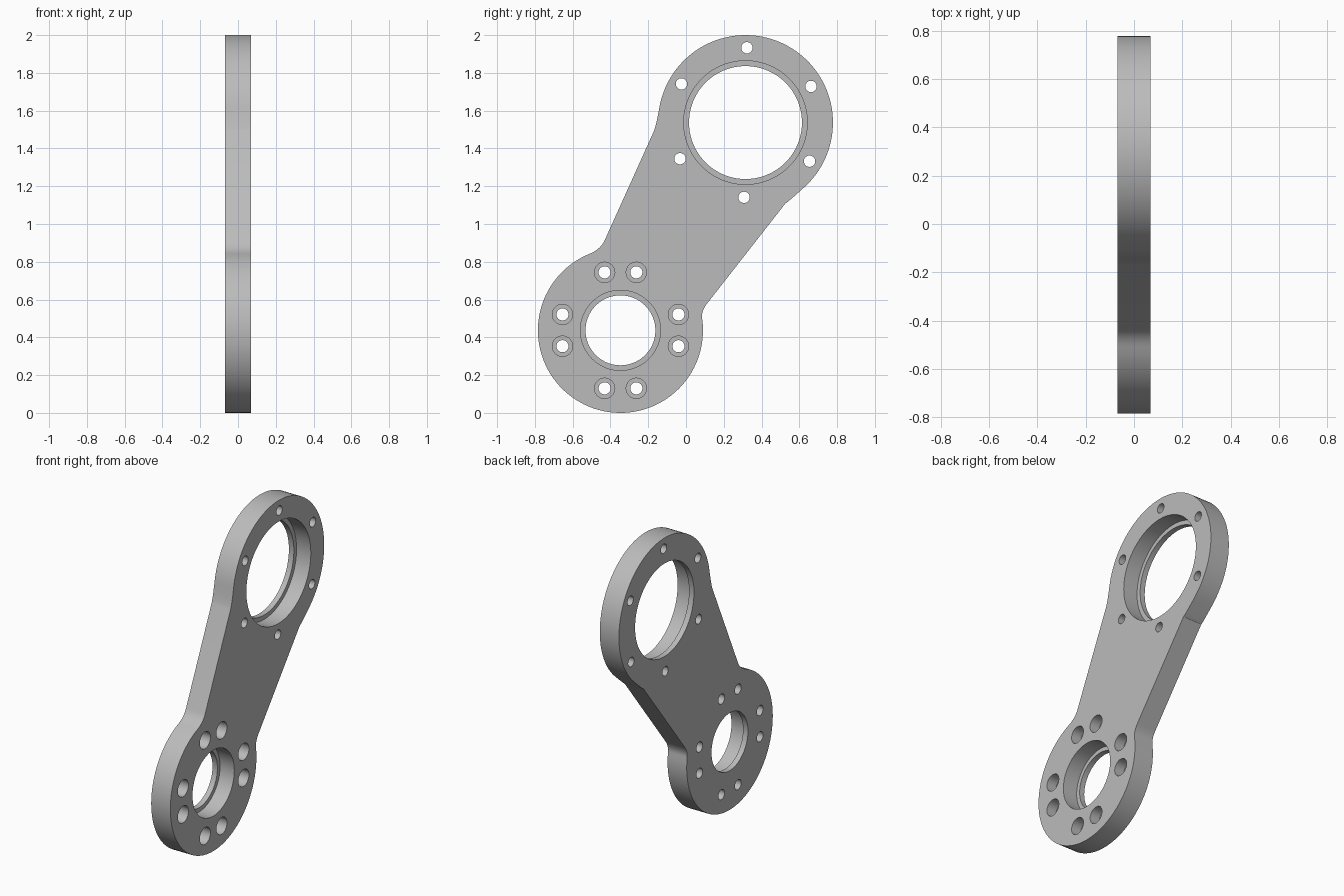
import bpy, bmesh
from math import radians, cos, sin, tau
from mathutils import Vector

cube = bpy.data.objects.get("Cube")
if cube:
    bpy.data.objects.remove(cube, do_unlink=True)

HALF = 0.068                                   # half plate thickness
LOW, LOW_R = Vector((-0.347, 0.437)), 0.437    # lower boss, as (y, z)
TOP, TOP_R = Vector((0.315, 1.537)), 0.463     # upper boss

grey = bpy.data.materials.new("machined grey")
grey.use_nodes = True
grey.diffuse_color = (0.5, 0.5, 0.5, 1)
grey.node_tree.nodes["Principled BSDF"].inputs["Base Color"].default_value = (0.5, 0.5, 0.5, 1)


def polar(centre, r, deg):
    return centre + r * Vector((cos(radians(deg)), sin(radians(deg))))


def arc(centre, r, a, b, n=72):
    return [polar(centre, r, a + (b - a) * i / n) for i in range(n + 1)]


def fillet(centre, r, deg, start, end, n=8):
    """Blend from the boss rim at deg to the straight edge beginning at start."""
    rim, normal, d = polar(centre, r, deg), polar(Vector((0, 0)), 1, deg), end - start
    corner = start + d * ((r - normal.dot(start - centre)) / normal.dot(d))
    pts = []
    for i in range(1, n + 1):
        t = i / n
        pts.append(rim * (1 - t) ** 2 + corner * 2 * t * (1 - t) + start * t * t)
    return pts


def make_object(name, bm):
    bmesh.ops.recalc_face_normals(bm, faces=bm.faces)
    mesh = bpy.data.meshes.new(name)
    bm.to_mesh(mesh)
    bm.free()
    mesh.materials.append(grey)
    ob = bpy.data.objects.new(name, mesh)
    bpy.context.collection.objects.link(ob)
    return ob


def add_pin(bm, centre, r, big=None, step=0.0, n=64):
    """Closed round cutter, widening to big beyond x = step."""
    profile = [(-0.1, r), (0.1, r)]
    if big:
        profile = [(-0.1, r), (step, r), (step, big), (0.1, big)]
    rings = [[bm.verts.new((x, centre.x + rad * cos(tau * i / n), centre.y + rad * sin(tau * i / n)))
              for i in range(n)] for x, rad in profile]
    for a, b in zip(rings, rings[1:]):
        for i in range(n):
            j = (i + 1) % n
            bm.faces.new((a[i], a[j], b[j], b[i]))
    bm.faces.new(rings[0])
    bm.faces.new(rings[-1])


# Plate outline: two round bosses joined by a tapering web
front_hi, front_lo = Vector((-0.172, 1.487)), Vector((-0.430, 0.915))
back_hi, back_lo = Vector((0.532, 1.116)), Vector((0.114, 0.582))
outline = arc(TOP, TOP_R, -48, 170)
outline += fillet(TOP, TOP_R, 170, front_hi, front_lo)
outline += fillet(LOW, LOW_R, 112, front_lo, front_hi)[::-1]
outline += arc(LOW, LOW_R, 112, 368.4)
outline += fillet(LOW, LOW_R, 8.4, back_lo, back_hi)
outline += fillet(TOP, TOP_R, -48, back_hi, back_lo)[::-1]

bm = bmesh.new()
face = bm.faces.new([bm.verts.new((-HALF, p.x, p.y)) for p in outline])
side = bmesh.ops.extrude_face_region(bm, geom=[face])
bmesh.ops.translate(bm, vec=(2 * HALF, 0, 0),
                    verts=[v for v in side["geom"] if isinstance(v, bmesh.types.BMVert)])
bmesh.ops.remove_doubles(bm, verts=bm.verts, dist=0.0005)
plate = make_object("link_plate", bm)

# Bearing bores and bolt holes
bm = bmesh.new()
add_pin(bm, TOP, 0.299, 0.327, -0.033, 96)
add_pin(bm, LOW, 0.185, 0.212, -0.033, 96)
for k in range(6):
    add_pin(bm, polar(TOP, 0.396, 28.9 + 60 * k), 0.030, n=32)
for sy in (-1, 1):
    for sz in (-1, 1):
        for dy, dz in ((0.084, 0.307), (0.307, 0.084)):
            add_pin(bm, LOW + Vector((sy * dy, sz * dz)), 0.032, 0.054, 0.0, 32)
cutter = make_object("hole_cutter", bm)
cutter.hide_render = True

cut = plate.modifiers.new("holes", "BOOLEAN")
cut.operation, cut.solver, cut.object = "DIFFERENCE", "EXACT", cutter
bpy.ops.object.select_all(action="DESELECT")
plate.select_set(True)
bpy.context.view_layer.objects.active = plate
bpy.ops.object.modifier_apply(modifier=cut.name)
bpy.data.objects.remove(cutter, do_unlink=True)
bpy.ops.object.shade_smooth_by_angle(angle=radians(30))
